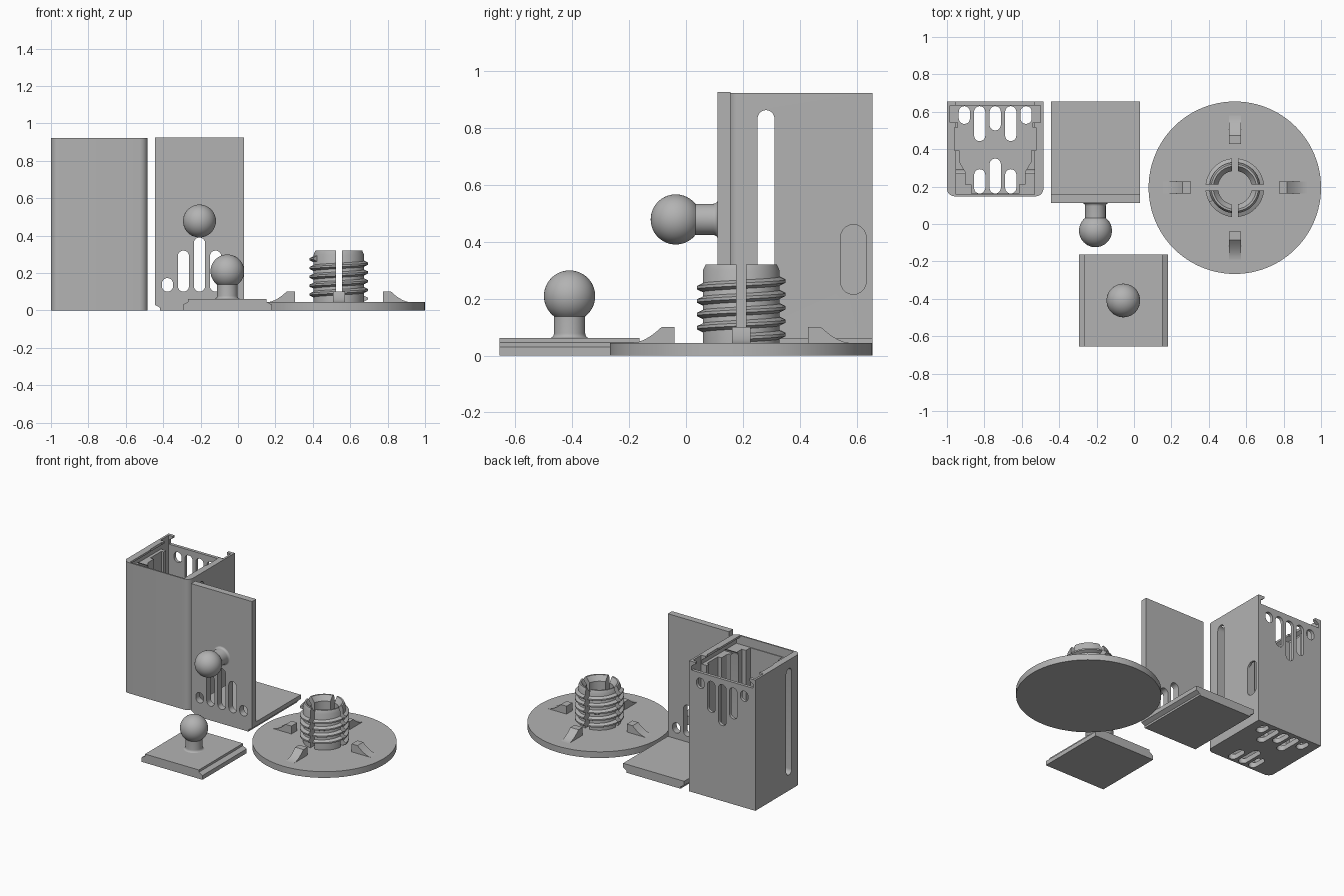
import bpy, bmesh, math
from mathutils import Vector

if "Cube" in bpy.data.objects:
    bpy.data.objects.remove(bpy.data.objects["Cube"])

grey = bpy.data.materials.new("matte_grey")
grey.diffuse_color = (0.45, 0.45, 0.45, 1)
grey.use_nodes = True
grey.node_tree.nodes["Principled BSDF"].inputs["Base Color"].default_value = grey.diffuse_color


def make(name, bm):
    bmesh.ops.recalc_face_normals(bm, faces=bm.faces)
    me = bpy.data.meshes.new(name)
    bm.to_mesh(me)
    bm.free()
    ob = bpy.data.objects.new(name, me)
    me.materials.append(grey)
    bpy.context.collection.objects.link(ob)
    return ob


def prism(name, pts, axis, lo, hi):
    """Extrude a 2D outline along an axis: x -> (y,z), y -> (x,z), z -> (x,y)."""
    place = {'x': lambda a, b, t: (t, a, b), 'y': lambda a, b, t: (a, t, b),
             'z': lambda a, b, t: (a, b, t)}[axis]
    bm = bmesh.new()
    bot = [bm.verts.new(place(a, b, lo)) for a, b in pts]
    top = [bm.verts.new(place(a, b, hi)) for a, b in pts]
    n = len(pts)
    bm.faces.new(bot)
    bm.faces.new(top)
    for i in range(n):
        j = (i + 1) % n
        bm.faces.new((bot[i], bot[j], top[j], top[i]))
    return make(name, bm)


def rect(a0, a1, b0, b1):
    return [(a0, b0), (a1, b0), (a1, b1), (a0, b1)]


def stadium(c, lo, hi, r=0.03, n=10):
    """Slot outline, long in the second coordinate."""
    up = [(c + r * math.cos(math.pi * i / n), hi - r + r * math.sin(math.pi * i / n)) for i in range(n + 1)]
    dn = [(c - r * math.cos(math.pi * i / n), lo + r - r * math.sin(math.pi * i / n)) for i in range(n + 1)]
    return up + dn


def lathe(name, prof, loc, axis=(0, 0, 1), n=64, ring=False):
    """Revolve (radius, height) points; ring=True closes the profile on itself."""
    rot = Vector((0, 0, 1)).rotation_difference(Vector(axis))
    bm = bmesh.new()
    rows = []
    for r, h in prof:
        k = 1 if r < 1e-6 else n
        rows.append([bm.verts.new(rot @ Vector((r * math.cos(2 * math.pi * i / n),
                     r * math.sin(2 * math.pi * i / n), h)) + Vector(loc)) for i in range(k)])
    pairs = list(zip(rows, rows[1:])) + ([(rows[-1], rows[0])] if ring else [])
    for a, b in pairs:
        for i in range(n):
            j = (i + 1) % n
            q = [a[i % len(a)], a[j % len(a)], b[j % len(b)], b[i % len(b)]]
            bm.faces.new(list(dict.fromkeys(q)))
    return make(name, bm)


def cut(ob, cutters, keep=False):
    bpy.context.view_layer.objects.active = ob
    for c in cutters:
        m = ob.modifiers.new("cut", 'BOOLEAN')
        m.operation, m.solver, m.object = 'DIFFERENCE', 'EXACT', c
        bpy.ops.object.modifier_apply(modifier=m.name)
    if not keep:
        for c in cutters:
            bpy.data.objects.remove(c)


# ---- Open box with rounded front corners
CX, HW, Y0, Y1, H = -0.742, 0.258, 0.148, 0.655, 0.922
R = 0.042
arc = [(HW - R + R * math.sin(a), Y0 + R - R * math.cos(a)) for a in [math.pi / 2 * i / 8 for i in range(9)]]
half = arc + [(HW, Y1)]
box = prism("box", [(CX + x, y) for x, y in half] + [(CX - x, y) for x, y in reversed(half)], 'z', 0, H)

# stepped cavity with inner ribs
steps = [(0.126, 0.163), (0.126, 0.212), (0.158, 0.212), (0.158, 0.276), (0.19, 0.33), (0.19, 0.393),
         (0.217, 0.393), (0.217, 0.516), (0.2, 0.516), (0.2, 0.543), (0.243, 0.543), (0.243, 0.633)]
cavity = prism("cavity", [(CX + x, y) for x, y in steps] + [(CX - x, y) for x, y in reversed(steps)], 'z', 0.035, 1)
# sliding lid groove, open to the back
groove_half = [(0.239, 0.86), (0.239, 0.89), (0.211, 0.908), (0.211, 0.96)]
groove = prism("groove", [(CX + x, z) for x, z in groove_half] +
               [(CX - x, z) for x, z in reversed(groove_half)], 'y', 0.158, 0.8)
cutters = [cavity, groove]
# vents: back wall, floor, tall side slot and a short window on the right side
vents = [(-0.171, 0.173), (-0.086, 0.32), (0, 0.39), (0.086, 0.32), (0.171, 0.173)]
for dx, top in vents:
    cutters.append(prism("vent", stadium(CX + dx, H - top, H - 0.1), 'y', 0.6, 0.8))
for dx, lo in [(-0.165, 0.535), (-0.083, 0.443), (0, 0.5), (0.083, 0.443), (0.165, 0.535)]:
    cutters.append(prism("floor_vent", stadium(CX + dx, lo, 0.63), 'z', -0.1, 0.1))
for dx, hi in [(-0.083, 0.293), (0, 0.35), (0.083, 0.293)]:
    cutters.append(prism("floor_vent", stadium(CX + dx, 0.163, hi), 'z', -0.1, 0.1))
cutters.append(prism("side_slot", stadium(0.281, 0.11, 0.862), 'x', -1.2, -0.4))
cutters.append(prism("side_window", stadium(0.588, 0.215, 0.46, 0.045), 'x', -0.6, -0.4))
cut(box, cutters)

# ---- L-shaped sliding lid: tongue and vented upright
LX, LW = -0.206, 0.238
prism("lid_tongue", [(LX - 0.21, 0), (LX + 0.21, 0), (LX + 0.21, 0.014), (LX + LW, 0.03), (LX + LW, 0.06),
                     (LX - LW, 0.06), (LX - LW, 0.03), (LX - 0.21, 0.014)], 'y', 0.111, Y1)
upright = prism("lid_upright", rect(LX - LW, LX + LW, 0.045, 0.925), 'y', 0.111, 0.157)
cut(upright, [prism("vent", stadium(LX + dx, 0.1, top), 'y', 0, 0.3) for dx, top in vents])


# ---- Ball studs: flared neck and ball
def ball_stud(name, base, axis, dist, r):
    neck = 0.055
    prof = [(0, -0.005), (0.067, -0.005), (0.067, 0)]
    prof += [(neck + 0.012 * (1 - math.sin(a)), 0.016 * (1 - math.cos(a)))
             for a in [math.pi / 2 * i / 5 for i in range(1, 6)]]
    a0 = math.asin(neck / r)
    for i in range(25):
        a = math.pi - a0 - (math.pi - a0) * i / 24
        prof.append((r * math.sin(a) if i < 24 else 0, dist + r * math.cos(a)))
    lathe(name, prof, base, axis, 48)


ball_stud("lid_ball", (LX, 0.111, 0.478), (0, -1, 0), 0.147, 0.088)

# ---- Separate dovetail plate with ball
PX = -0.057
prism("ball_plate", [(PX - LW, 0), (PX + LW, 0), (PX + LW, 0.03), (PX + 0.21, 0.046), (PX + 0.21, 0.062),
                     (PX - 0.21, 0.062), (PX - 0.21, 0.046), (PX - LW, 0.03)], 'y', -0.655, -0.163)
ball_stud("plate_ball", (PX, -0.409, 0.062), (0, 0, 1), 0.147, 0.09)

# ---- Round base with screw post
SX, SY = 0.539, 0.194
lathe("round_base", [(0, 0), (0.461, 0), (0.461, 0.044), (0, 0.044)], (SX, SY, 0), n=96)
post = lathe("screw_post", [(0.09, 0.04), (0.136, 0.04), (0.136, 0.298), (0.126, 0.32), (0.115, 0.32),
                            (0.09, 0.285)], (SX, SY, 0), ring=True)

# helical thread
bm = bmesh.new()
pitch, turns, seg = 0.047, 4.6, 48
prev = first = None
for i in range(int(turns * seg) + 1):
    a = 2 * math.pi * i / seg
    z = 0.062 + pitch * i / seg
    row = [bm.verts.new((SX + r * math.cos(a), SY + r * math.sin(a), z + h))
           for r, h in [(0.13, -0.018), (0.157, -0.005), (0.157, 0.005), (0.13, 0.018)]]
    if prev:
        for k in range(4):
            bm.faces.new((prev[k], prev[(k + 1) % 4], row[(k + 1) % 4], row[k]))
    else:
        bm.faces.new(row)
    prev = row
bm.faces.new(prev)
thread = make("screw_thread", bm)

# cross slits split the post and thread into four fingers
slits = [prism("slit", rect(SX - 0.016, SX + 0.016, SY - 0.25, SY + 0.25), 'z', 0.0, 0.5),
         prism("slit", rect(SX - 0.25, SX + 0.25, SY - 0.016, SY + 0.016), 'z', 0.0, 0.5)]
cut(post, slits, keep=True)
cut(thread, slits)

# four curved ramps around the post
ramp = [(0.235, 0.04), (0.235, 0.1), (0.28, 0.1)]
ramp += [(0.28 + 0.105 * t, 0.044 + 0.056 * (1 - t) ** 1.8) for t in [i / 8 for i in range(1, 9)]] + [(0.385, 0.04)]
for k in range(4):
    ob = prism("ramp", ramp, 'y', -0.032, 0.032)
    ob.rotation_euler.z = math.pi / 2 * k
    ob.location = (SX, SY, 0)

# smooth round surfaces, keep hard edges
bpy.ops.object.select_all(action='DESELECT')
for ob in bpy.context.collection.objects:
    ob.select_set(True)
    bpy.context.view_layer.objects.active = ob
bpy.ops.object.shade_smooth_by_angle(angle=math.radians(30))
